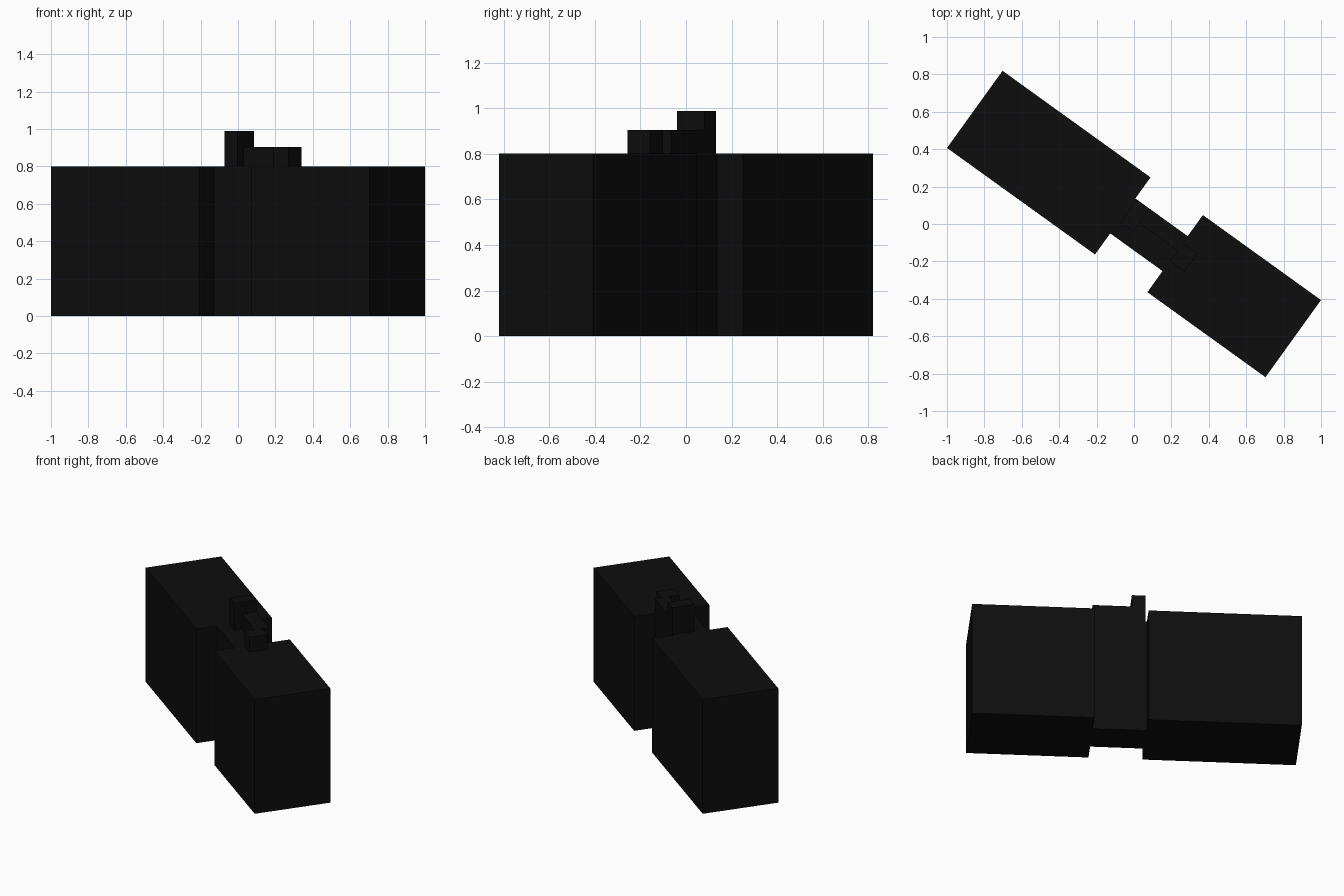
import bpy
import math
from mathutils import Matrix

if "Cube" in bpy.data.objects:
    bpy.data.objects.remove(bpy.data.objects["Cube"])

# Whole model is turned about z
TURN = Matrix.Rotation(math.radians(-35.75), 4, 'Z')

dark = bpy.data.materials.new("near_black")
dark.diffuse_color = (0.004, 0.004, 0.004, 1)
dark.use_nodes = True
dark.node_tree.nodes["Principled BSDF"].inputs["Base Color"].default_value = dark.diffuse_color


def block(name, u, v, z):
    """Box given by (min, max) along the length, width and height."""
    bpy.ops.mesh.primitive_cube_add(size=1)
    ob = bpy.context.object
    ob.name = name
    size = [b - a for a, b in (u, v, z)]
    mid = [(a + b) / 2 for a, b in (u, v, z)]
    ob.data.transform(TURN @ Matrix.Translation(mid) @ Matrix.Diagonal((*size, 1)))
    ob.data.materials.append(dark)
    return ob


# Two large end bodies
block("long_body", (-1.049, -0.074), (-0.254, 0.254), (0, 0.8))
block("short_body", (0.271, 1.049), (-0.254, 0.254), (0, 0.8))

# Narrow neck joining them
block("neck", (-0.074, 0.271), (-0.115, 0.115), (0, 0.8))

# Small raised details on top of the neck
block("tall_post", (-0.065, 0.022), (-0.034, 0.115), (0.8, 0.988))
block("top_rail", (0.022, 0.272), (0.02, 0.115), (0.8, 0.905))
block("rail_end", (0.271, 0.368), (-0.05, 0.07), (0.8, 0.905))
